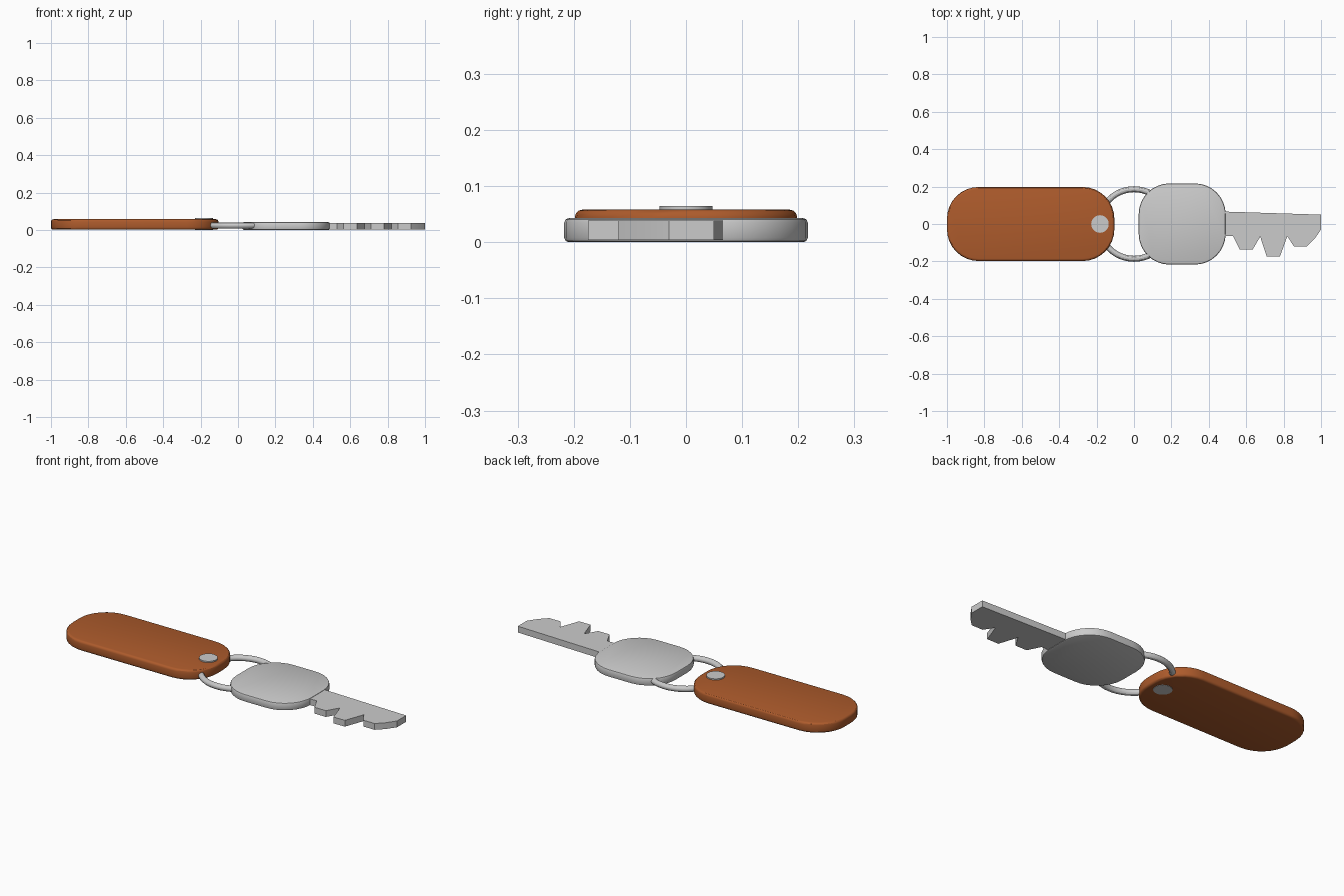
import bpy, bmesh, math

if "Cube" in bpy.data.objects:
    bpy.data.objects.remove(bpy.data.objects["Cube"])


def prism(name, pts, z0, z1, bevel=0.0, segments=2):
    """Extrude a flat outline and round its top and bottom rims."""
    bm = bmesh.new()
    face = bm.faces.new([bm.verts.new((x, y, z0)) for x, y in pts])
    ext = bmesh.ops.extrude_face_region(bm, geom=[face])
    for v in ext["geom"]:
        if isinstance(v, bmesh.types.BMVert):
            v.co.z = z1
    bmesh.ops.recalc_face_normals(bm, faces=bm.faces)
    if bevel:
        rims = [e for e in bm.edges
                if abs(e.verts[0].co.z - e.verts[1].co.z) < 1e-6]
        bmesh.ops.bevel(bm, geom=rims, offset=bevel, segments=segments,
                        profile=0.5, affect='EDGES')
    me = bpy.data.meshes.new(name)
    bm.to_mesh(me)
    bm.free()
    ob = bpy.data.objects.new(name, me)
    bpy.context.collection.objects.link(ob)
    smooth(ob)
    return ob


def smooth(ob):
    bpy.ops.object.select_all(action='DESELECT')
    ob.select_set(True)
    bpy.context.view_layer.objects.active = ob
    bpy.ops.object.shade_smooth_by_angle(angle=math.radians(30))


def rounded_rect(x0, x1, half_y, r, n=8):
    pts = []
    centres = [(x1 - r, half_y - r), (x0 + r, half_y - r),
               (x0 + r, r - half_y), (x1 - r, r - half_y)]
    for q, (cx, cy) in enumerate(centres):
        for i in range(n + 1):
            a = math.pi / 2 * (q + i / n)
            pts.append((cx + r * math.cos(a), cy + r * math.sin(a)))
    return pts


# leather fob
fob = prism("fob", rounded_rect(-1.0, -0.105, 0.198, 0.17), 0.002, 0.058, 0.013, 3)
mat = bpy.data.materials.new("orange_leather")
mat.diffuse_color = (0.42, 0.105, 0.025, 1)
mat.use_nodes = True
mat.node_tree.nodes["Principled BSDF"].inputs["Base Color"].default_value = mat.diffuse_color
fob.data.materials.append(mat)

# rivet through the fob
bpy.ops.mesh.primitive_cylinder_add(vertices=24, radius=0.047, depth=0.065,
                                    location=(-0.182, 0, 0.0325))
rivet = bpy.context.object
rivet.name = "rivet"
smooth(rivet)

# split ring
bpy.ops.mesh.primitive_torus_add(major_radius=0.186, minor_radius=0.016,
                                 major_segments=48, minor_segments=12,
                                 location=(0, 0, 0.025))
ring = bpy.context.object
ring.name = "ring"
smooth(ring)

# key bow
prism("key_bow", rounded_rect(0.025, 0.49, 0.217, 0.165), 0.0, 0.043, 0.008, 2)

# key blade with teeth
blade = [(0.46, 0.067), (0.46, -0.065), (0.53, -0.065), (0.565, -0.135),
         (0.635, -0.135), (0.675, -0.068), (0.71, -0.175), (0.78, -0.175),
         (0.82, -0.065), (0.855, -0.12), (0.925, -0.12), (0.965, -0.08),
         (1.0, -0.03), (1.0, 0.05)]
prism("key_blade", blade, 0.004, 0.039)
